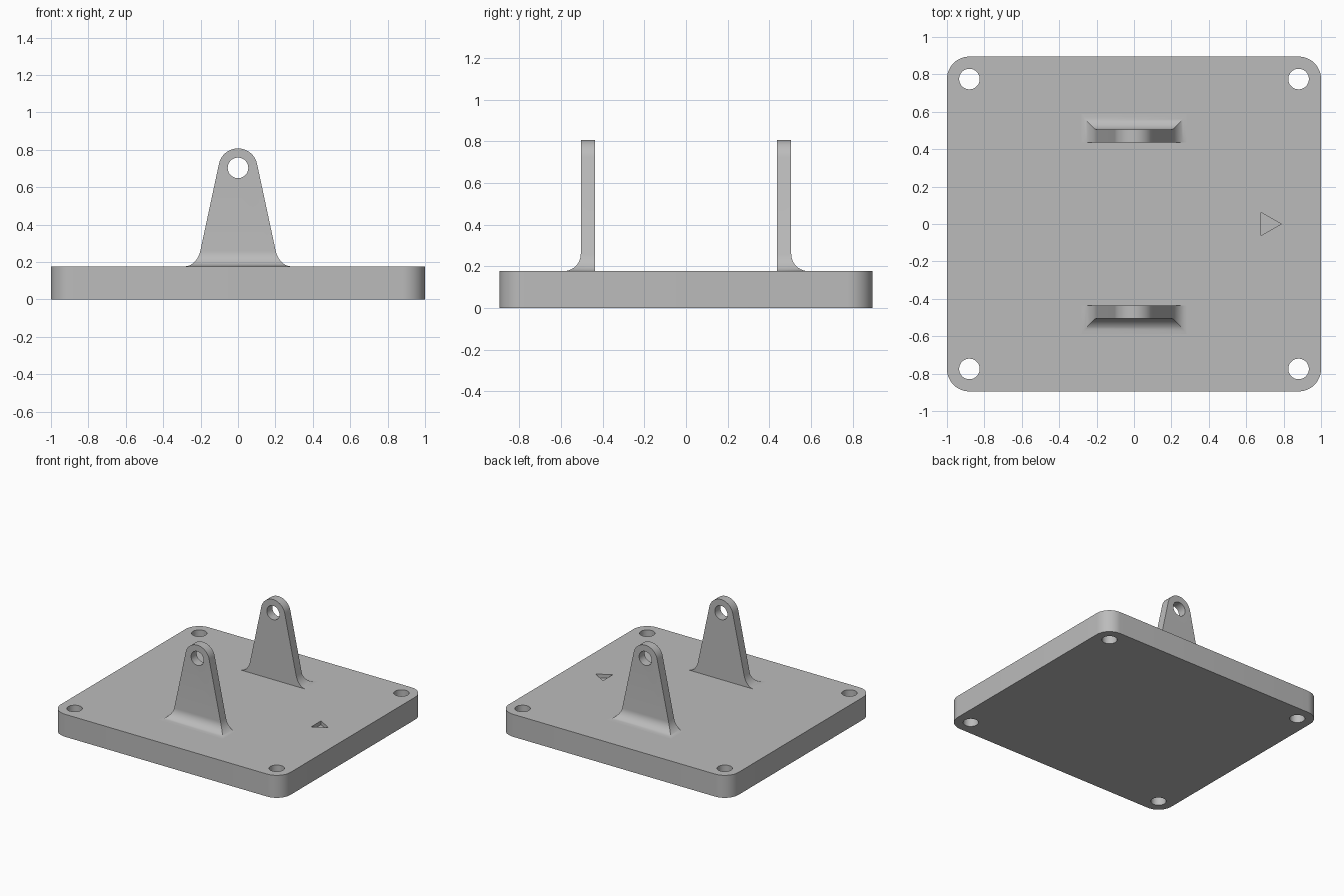
import bpy, bmesh, math
from mathutils import Matrix

cube = bpy.data.objects.get("Cube")
if cube:
    bpy.data.objects.remove(cube, do_unlink=True)

grey = bpy.data.materials.new("plain_grey")
grey.use_nodes = True
GREY = (0.50, 0.50, 0.50, 1)
grey.diffuse_color = GREY
grey.node_tree.nodes["Principled BSDF"].inputs["Base Color"].default_value = GREY

TOP = 0.177                      # plate thickness
HX, HY, CORNER = 1.0, 0.895, 0.12
HOLE = 0.055


def make(name, bm):
    bmesh.ops.recalc_face_normals(bm, faces=bm.faces)
    mesh = bpy.data.meshes.new(name)
    bm.to_mesh(mesh)
    bm.free()
    mesh.materials.append(grey)
    obj = bpy.data.objects.new(name, mesh)
    bpy.context.collection.objects.link(obj)
    return obj


def prism(name, outline, z0, z1):
    bm = bmesh.new()
    face = bm.faces.new([bm.verts.new((x, y, z0)) for x, y in outline])
    ext = bmesh.ops.extrude_face_region(bm, geom=[face])
    for v in ext["geom"]:
        if isinstance(v, bmesh.types.BMVert):
            v.co.z = z1
    return make(name, bm)


def arc(cx, cy, r, a0, a1, n):
    return [(cx + r * math.cos(math.radians(a0 + (a1 - a0) * i / n)),
             cy + r * math.sin(math.radians(a0 + (a1 - a0) * i / n))) for i in range(n + 1)]


def circle(cx, cy, r, n=48):
    return arc(cx, cy, r, 0, 360, n)[:-1]


def cut(obj, cutter):
    cutter.hide_render = True
    mod = obj.modifiers.new("cut", "BOOLEAN")
    mod.operation, mod.solver, mod.object = "DIFFERENCE", "EXACT", cutter
    bpy.context.view_layer.objects.active = obj
    bpy.ops.object.modifier_apply(modifier=mod.name)
    bpy.data.objects.remove(cutter, do_unlink=True)


def smooth(obj):
    bpy.ops.object.select_all(action="DESELECT")
    obj.select_set(True)
    bpy.context.view_layer.objects.active = obj
    bpy.ops.object.shade_smooth_by_angle(angle=math.radians(25))


# Base plate with rounded corners
outline = []
for i, (sx, sy) in enumerate([(1, 1), (-1, 1), (-1, -1), (1, -1)]):
    outline += arc(sx * (HX - CORNER), sy * (HY - CORNER), CORNER, 90 * i, 90 * i + 90, 12)
plate = prism("base_plate", outline, 0, TOP)

# Four bolt holes and the engraved direction arrow
for sx in (-1, 1):
    for sy in (-1, 1):
        cut(plate, prism("bolt_cutter", circle(sx * (HX - CORNER), sy * (HY - CORNER), HOLE), -0.1, 0.3))
cut(plate, prism("arrow_cutter", [(0.68, -0.061), (0.787, 0), (0.68, 0.061)], TOP - 0.03, 0.3))
smooth(plate)

# Lug dimensions: tapered ear with round top, fillet on outer and end faces
EYE_Z, EYE_R, TILT = 0.703, 0.104, 12.1
Y_IN, Y_OUT, FILLET = 0.436, 0.505, 0.082
tangent_x = EYE_R * math.cos(math.radians(TILT))
tangent_z = EYE_Z + EYE_R * math.sin(math.radians(TILT))


def half_width(z):
    return tangent_x + (tangent_z - z) * math.tan(math.radians(TILT))


def lug(name, side):
    # levels: height, half width, outer y
    levels = [(TOP - 0.01, half_width(TOP) + 0.74 * FILLET, Y_OUT + FILLET)]
    for i in range(11):
        a = math.radians(9 * i)
        z = TOP + FILLET * (1 - math.cos(a))
        off = FILLET * (1 - math.sin(a))
        levels.append((z, half_width(z) + 0.74 * off, Y_OUT + off))
    for x, z in arc(0, EYE_Z, EYE_R, TILT, 90, 16):
        levels.append((z, max(x, 0), Y_OUT))

    bm = bmesh.new()
    rings = [[bm.verts.new(p) for p in ((-w, side * Y_IN, z), (w, side * Y_IN, z),
                                        (w, side * y, z), (-w, side * y, z))]
             for z, w, y in levels]
    bm.faces.new(rings[0])
    for low, high in zip(rings, rings[1:]):
        for k in range(4):
            n = (k + 1) % 4
            bm.faces.new((low[k], low[n], high[n], high[k]))
    bmesh.ops.remove_doubles(bm, verts=bm.verts, dist=1e-4)
    # merge the flat strips of the front and back faces
    bmesh.ops.dissolve_limit(bm, angle_limit=math.radians(0.5), verts=bm.verts, edges=bm.edges)
    obj = make(name, bm)

    # pin hole through the ear
    pin = prism("pin_cutter", circle(0, 0, HOLE), -0.3, 0.3)
    pin.data.transform(Matrix.Translation((0, side * 0.47, EYE_Z)) @ Matrix.Rotation(math.pi / 2, 4, "X"))
    cut(obj, pin)
    smooth(obj)


lug("front_lug", -1)
lug("back_lug", 1)
